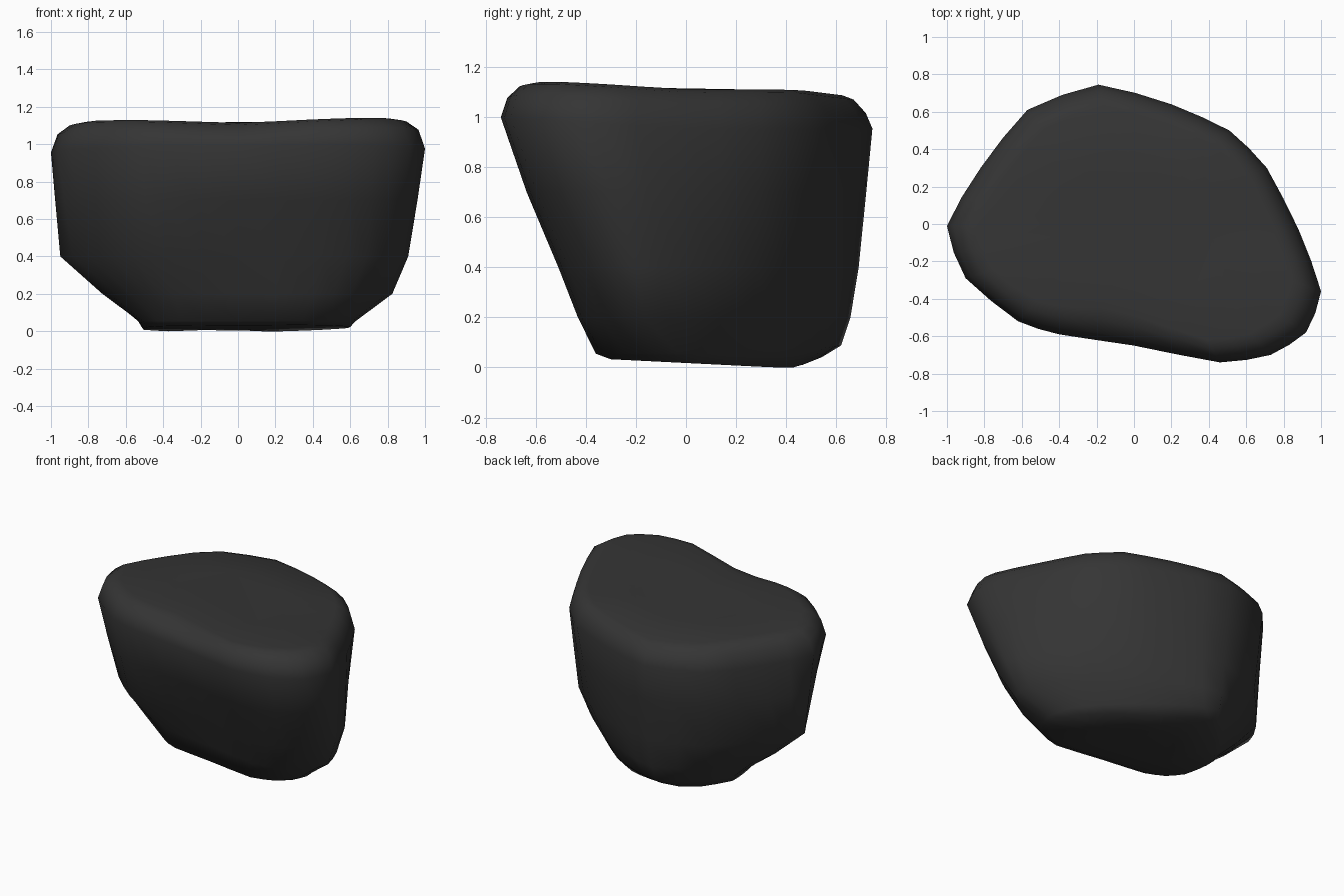
import bpy, bmesh
from mathutils import Vector

if "Cube" in bpy.data.objects:
    bpy.data.objects.remove(bpy.data.objects["Cube"])

# Rock outlines, clockwise from the left side: widest, waist and base
RIM = [(-1, -.01), (-.82, .3), (-.57, .61), (-.19, .745), (.2, .64), (.51, .5), (.71, .3), (.88, -.03),
       (1, -.36), (.92, -.58), (.73, -.7), (.46, -.74), (0, -.65), (-.4, -.59), (-.62, -.52), (-.9, -.29)]
WAIST = [(-.95, .02), (-.86, .2), (-.56, .54), (-.18, .69), (.14, .61), (.41, .48), (.65, .28), (.84, 0),
         (.91, -.2), (.83, -.36), (.69, -.47), (.45, -.51), (0, -.45), (-.38, -.44), (-.57, -.4), (-.8, -.2)]
BASE = [(-.53, .05), (-.53, .22), (-.39, .43), (-.2, .62), (.02, .55), (.25, .42), (.46, .24), (.6, .05),
        (.63, -.1), (.59, -.23), (.51, -.31), (.35, -.36), (0, -.31), (-.31, -.27), (-.43, -.21), (-.51, -.09)]


def rounded(outline):
    """Double the points of a closed outline along a smooth curve."""
    p = [Vector(q) for q in outline]
    out = []
    for i in range(len(p)):
        a, b, c, d = p[i - 1], p[i], p[(i + 1) % len(p)], p[(i + 2) % len(p)]
        out += [b, (b + c) * .53 - (a + d) * .03]
    return out


def top_z(x, y):
    return 1.112 - .005 * y + .07 * max(0, -y) * abs(x) - .12 * max(0, y - .45)


def blend(a, b, t):
    return [p.lerp(q, t) for p, q in zip(a, b)]


def inset(outline, kx, ky, cy=0.0):
    return [(x * kx, cy + (y - cy) * ky) for x, y in outline]


rim, waist, base = rounded(RIM), rounded(WAIST), rounded(BASE)

# Stack of rings from the underside to the top face
rings = []
for kx, ky in ((.4, .4), (.95, .86)):
    rings.append([(x, y, max(0, .018 - .05 * y, .4 * (y - .44))) for x, y in inset(base, kx, ky, .06)])
rings.append([(x, y, .055 + .15 * max(0, y - .4)) for x, y in base])
shoulder = [b.lerp(w, .57 + .2 * b.x - .16 * (b.y < -.2) - .15 * (b.x > 0) * (b.y > .2)) for b, w in zip(base, waist)]
rings.append([(x, y, .2) for x, y in shoulder])
rings.append([(x, y, .4) for x, y in waist])
rings.append([(x, y, .7) for x, y in blend(waist, rim, .55)])
rings.append([(x, y, .955 + .06 * max(0, -y)) for x, y in rim])
for k, drop in ((.965, .06), (.9, .012), (.84, 0), (.45, 0)):
    # the front lip has a wider bevel in the middle
    lip = [(x, y + (1 - k) * .5 * max(0, 1 - 1.8 * abs(x + .15)) * (y < -.3) * (k > .5)) for x, y in inset(rim, k, k)]
    rings.append([(x, y, top_z(x, y) - drop) for x, y in lip])

# Skin the rings
bm = bmesh.new()
loops = [[bm.verts.new(p) for p in ring] for ring in rings]
n = len(rim)
for lo, hi in zip(loops, loops[1:]):
    for i in range(n):
        j = (i + 1) % n
        bm.faces.new((lo[i], lo[j], hi[j], hi[i]))
bm.faces.new(loops[0])
bm.faces.new(loops[-1])
bmesh.ops.recalc_face_normals(bm, faces=bm.faces)
for f in bm.faces:
    f.smooth = True

mesh = bpy.data.meshes.new("rock")
bm.to_mesh(mesh)
bm.free()
rock = bpy.data.objects.new("rock", mesh)
bpy.context.collection.objects.link(rock)

# Dark stone colour
stone = bpy.data.materials.new("dark_stone")
stone.diffuse_color = (.035, .035, .035, 1)
stone.use_nodes = True
stone.node_tree.nodes["Principled BSDF"].inputs["Base Color"].default_value = stone.diffuse_color
mesh.materials.append(stone)
